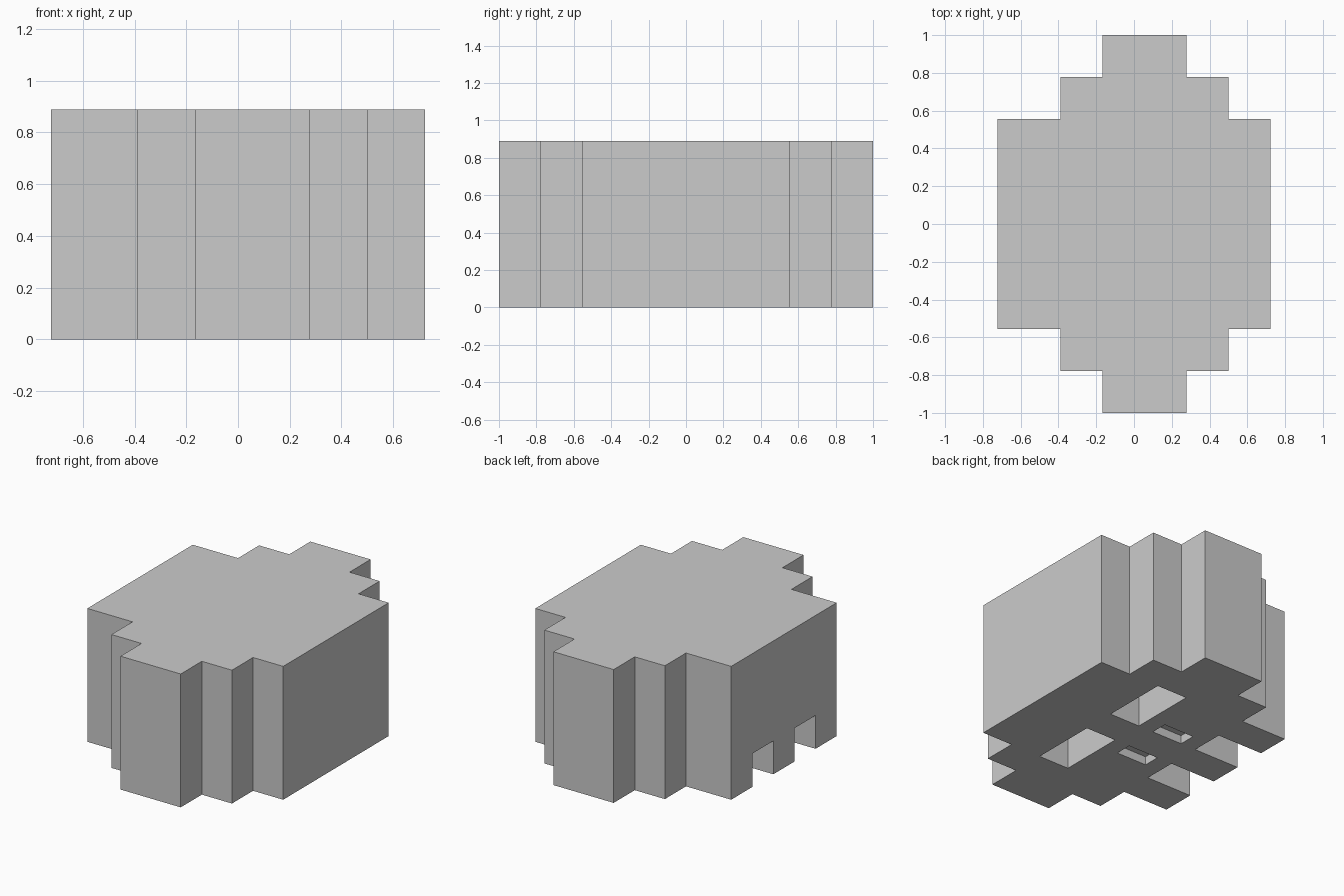
import bpy
import bmesh

if "Cube" in bpy.data.objects:
    bpy.data.objects.remove(bpy.data.objects["Cube"])

U = 1 / 9  # one block of the grid


def block_object(name, outline, z0, z1):
    """Extrude a flat outline (in blocks) from z0 to z1."""
    bm = bmesh.new()
    face = bm.faces.new([bm.verts.new((x * U, y * U, z0 * U)) for x, y in outline])
    top = bmesh.ops.extrude_face_region(bm, geom=[face])["geom"]
    verts = [v for v in top if isinstance(v, bmesh.types.BMVert)]
    bmesh.ops.translate(bm, verts=verts, vec=(0, 0, (z1 - z0) * U))
    bmesh.ops.recalc_face_normals(bm, faces=bm.faces)
    mesh = bpy.data.meshes.new(name)
    bm.to_mesh(mesh)
    bm.free()
    obj = bpy.data.objects.new(name, mesh)
    bpy.context.collection.objects.link(obj)
    return obj


# Stepped body: right half of the y-symmetric outline, then mirrored
half = [(6.5, 5), (4.5, 5), (4.5, 7), (2.5, 7), (2.5, 9),
        (-1.5, 9), (-1.5, 7), (-3.5, 7), (-3.5, 5), (-6.5, 5)]
outline = half + [(x, -y) for x, y in reversed(half)]
body = block_object("skull_body", outline, 0, 8)

# Recesses in the underside: x range, y range, depth (each mirrored in y)
recesses = {
    "eye_socket": (0.5, 2.5, 1, 5, 2),
    "nostril": (-2.5, -0.5, 1, 2, 0.5),
    "tooth_gap": (-7.5, -3.5, 1, 3, 2),
}
for name, (x0, x1, y0, y1, depth) in recesses.items():
    for side, s in (("back", 1), ("front", -1)):
        rect = [(x0, s * y0), (x1, s * y0), (x1, s * y1), (x0, s * y1)]
        cutter = block_object(f"{name}_{side}_cutter", rect, -1, depth)
        cutter.hide_render = True
        cutter.display_type = 'WIRE'
        mod = body.modifiers.new(f"{name}_{side}", 'BOOLEAN')
        mod.operation = 'DIFFERENCE'
        mod.solver = 'EXACT'
        mod.object = cutter
